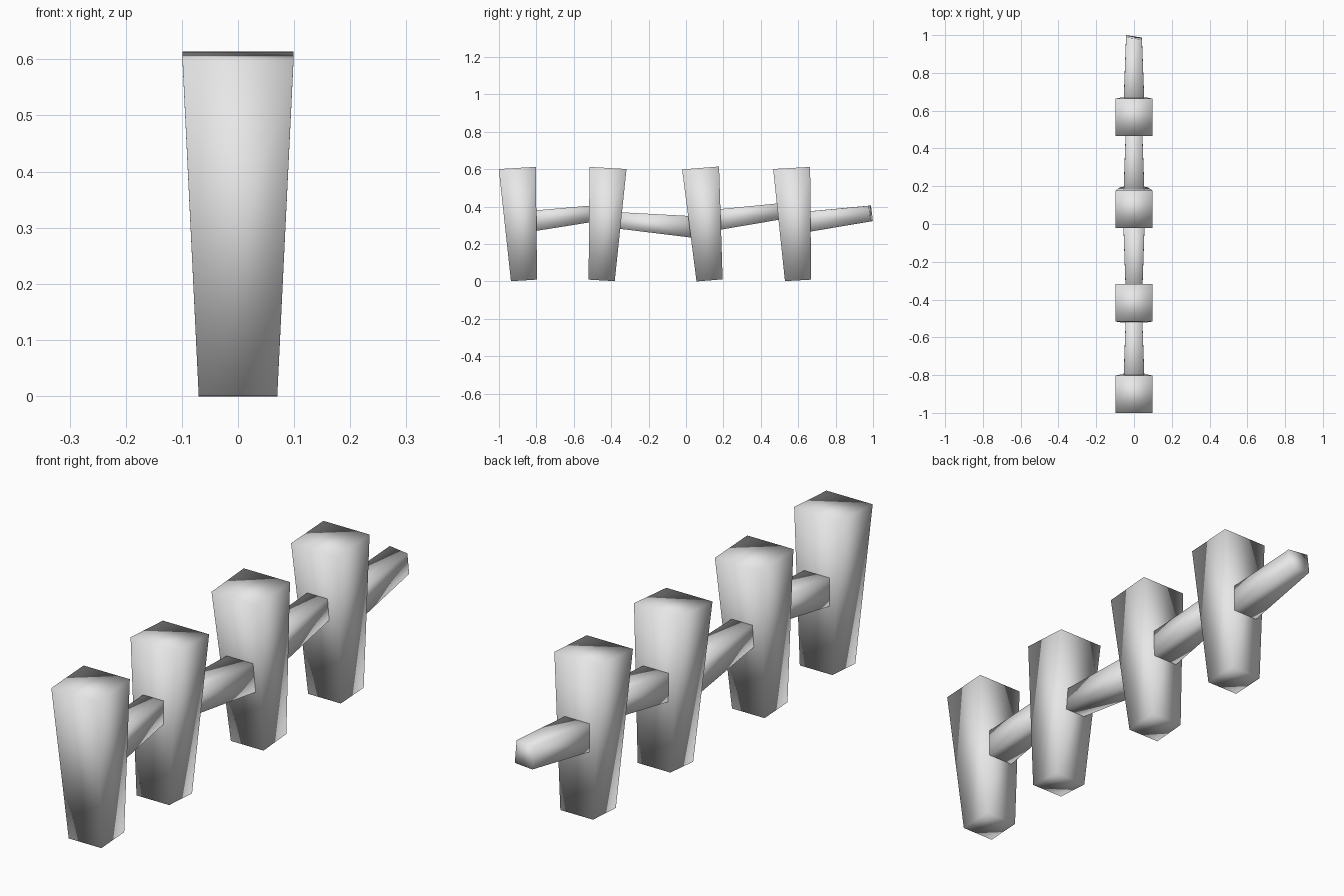
import bpy
import bmesh
from math import atan2
from mathutils import Matrix, Vector

if "Cube" in bpy.data.objects:
    bpy.data.objects.remove(bpy.data.objects["Cube"], do_unlink=True)

grey = bpy.data.materials.new("plain_grey")
grey.use_nodes = True
color = (0.8, 0.8, 0.8, 1)
grey.diffuse_color = color
grey.node_tree.nodes["Principled BSDF"].inputs["Base Color"].default_value = color


def tapered_box(name, narrow, wide, narrow_size, wide_size, skew=0.0):
    """Square tapered block running between two (y, z) end centres."""
    start, end = Vector((0, *narrow)), Vector((0, *wide))
    axis = end - start
    turn = Matrix.Rotation(atan2(-axis.y, axis.z), 4, "X")
    place = Matrix.Translation(start) @ turn
    corners = [(-1, -1), (1, -1), (1, 1), (-1, 1)]

    bm = bmesh.new()
    low, high = [], []
    for x, y in corners:
        h, w = narrow_size / 2, wide_size / 2
        low.append(bm.verts.new(place @ Vector((x * h, y * h, skew * x * h))))
        high.append(bm.verts.new(place @ Vector((x * w, y * w, axis.length))))
    bm.faces.new(high)
    bm.faces.new(low[::-1])
    for i in range(4):
        j = (i + 1) % 4
        bm.faces.new((low[i], low[j], high[j], high[i]))
    for face in bm.faces:
        face.smooth = True

    mesh = bpy.data.meshes.new(name)
    bm.to_mesh(mesh)
    bm.free()
    mesh.materials.append(grey)
    obj = bpy.data.objects.new(name, mesh)
    bpy.context.collection.objects.link(obj)


# Leaning posts: y of the foot and of the head
posts = [(-0.866, -0.902), (-0.451, -0.417), (0.126, 0.078), (0.599, 0.565)]
for n, (foot, head) in enumerate(posts, 1):
    tapered_box(f"post_{n}", (foot, 0.005), (head, 0.606), 0.14, 0.198)

# Rails: narrow end and wide end as (y, z)
rails = [((-0.45, 0.368), (-0.93, 0.309)),
         ((-0.42, 0.331), (0.08, 0.287)),
         ((0.54, 0.379), (0.06, 0.315)),
         ((0.988, 0.363), (0.53, 0.303))]
for n, (narrow, wide) in enumerate(rails, 1):
    last = n == len(rails)
    tapered_box(f"rail_{n}", narrow, wide, 0.084, 0.118, 0.15 if last else 0)
